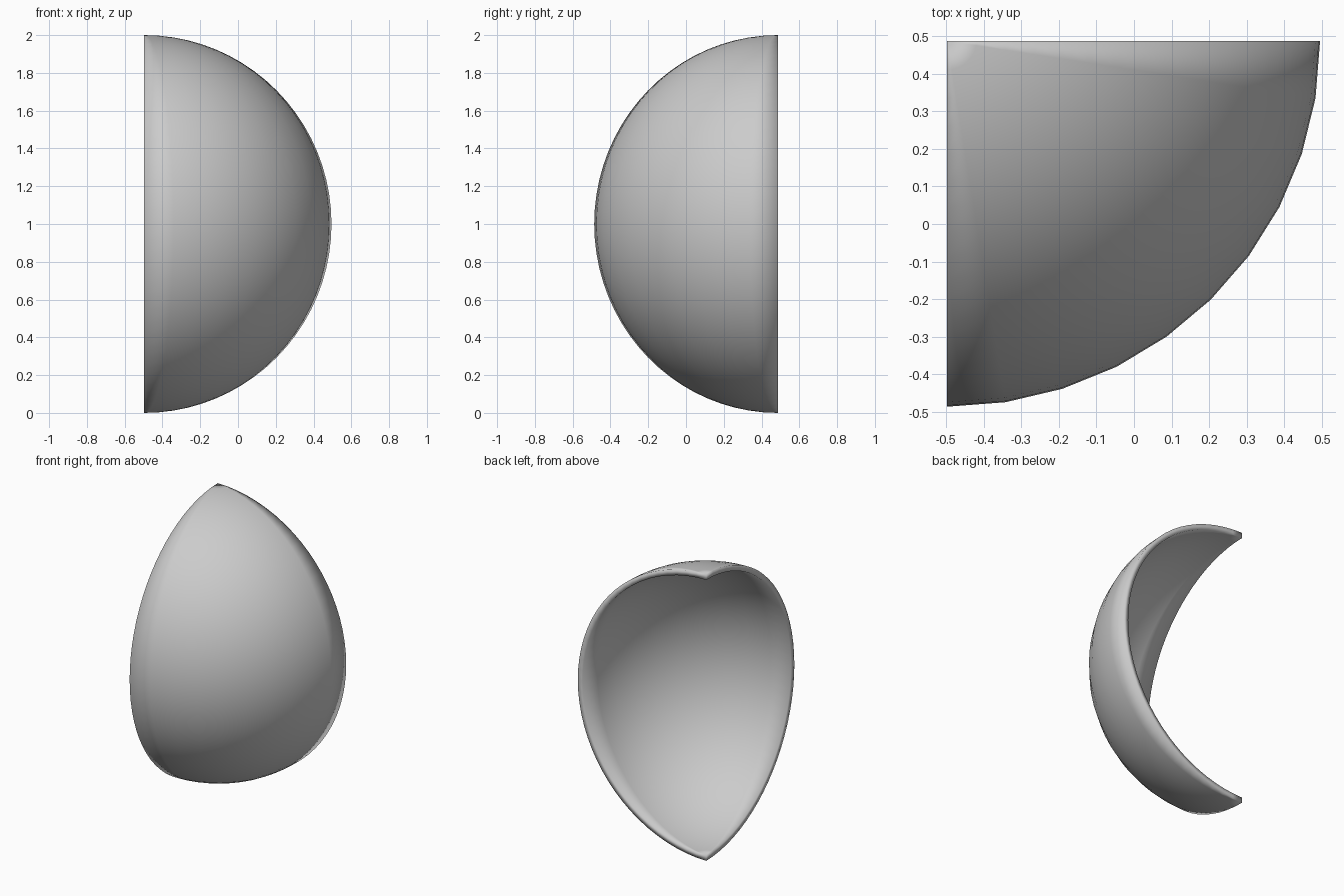
import bpy, bmesh
from math import sin, cos, pi

if "Cube" in bpy.data.objects:
    bpy.data.objects.remove(bpy.data.objects["Cube"])

CX, CY = -0.497, 0.487      # vertical axis of the sphere wedge
RX, RY, RZ = 0.992, 0.973, 1.0
THICK = 0.038
SEGS, RINGS = 10, 40

bm = bmesh.new()


def skin(inset):
    """Quarter-sphere grid of vertices, pole to pole; poles are shared."""
    rx, ry, rz = RX - inset, RY - inset, RZ - inset
    top = bm.verts.new((CX, CY, 1 + rz))
    bottom = bm.verts.new((CX, CY, 1 - rz))
    cols = []
    for i in range(SEGS + 1):
        a = pi / 2 * i / SEGS
        col = [top]
        for j in range(1, RINGS):
            t = pi * j / RINGS
            col.append(bm.verts.new((CX + rx * sin(t) * cos(a),
                                     CY - ry * sin(t) * sin(a),
                                     1 + rz * cos(t))))
        cols.append(col + [bottom])
    return cols


def bridge(a, b):
    """Faces between two pole-to-pole columns."""
    for j in range(RINGS):
        quad = list(dict.fromkeys((a[j], a[j + 1], b[j + 1], b[j])))
        bm.faces.new(quad)


# outer and inner skins
outer, inner = skin(0), skin(THICK)
for cols in (outer, inner):
    for a, b in zip(cols, cols[1:]):
        bridge(a, b)
# rim strips along both cut edges
for k in (0, -1):
    bridge(outer[k], inner[k])

bmesh.ops.recalc_face_normals(bm, faces=bm.faces)
for f in bm.faces:
    f.smooth = True
mesh = bpy.data.meshes.new("curved_shell")
bm.to_mesh(mesh)
bm.free()
shell = bpy.data.objects.new("curved_shell", mesh)
bpy.context.collection.objects.link(shell)
